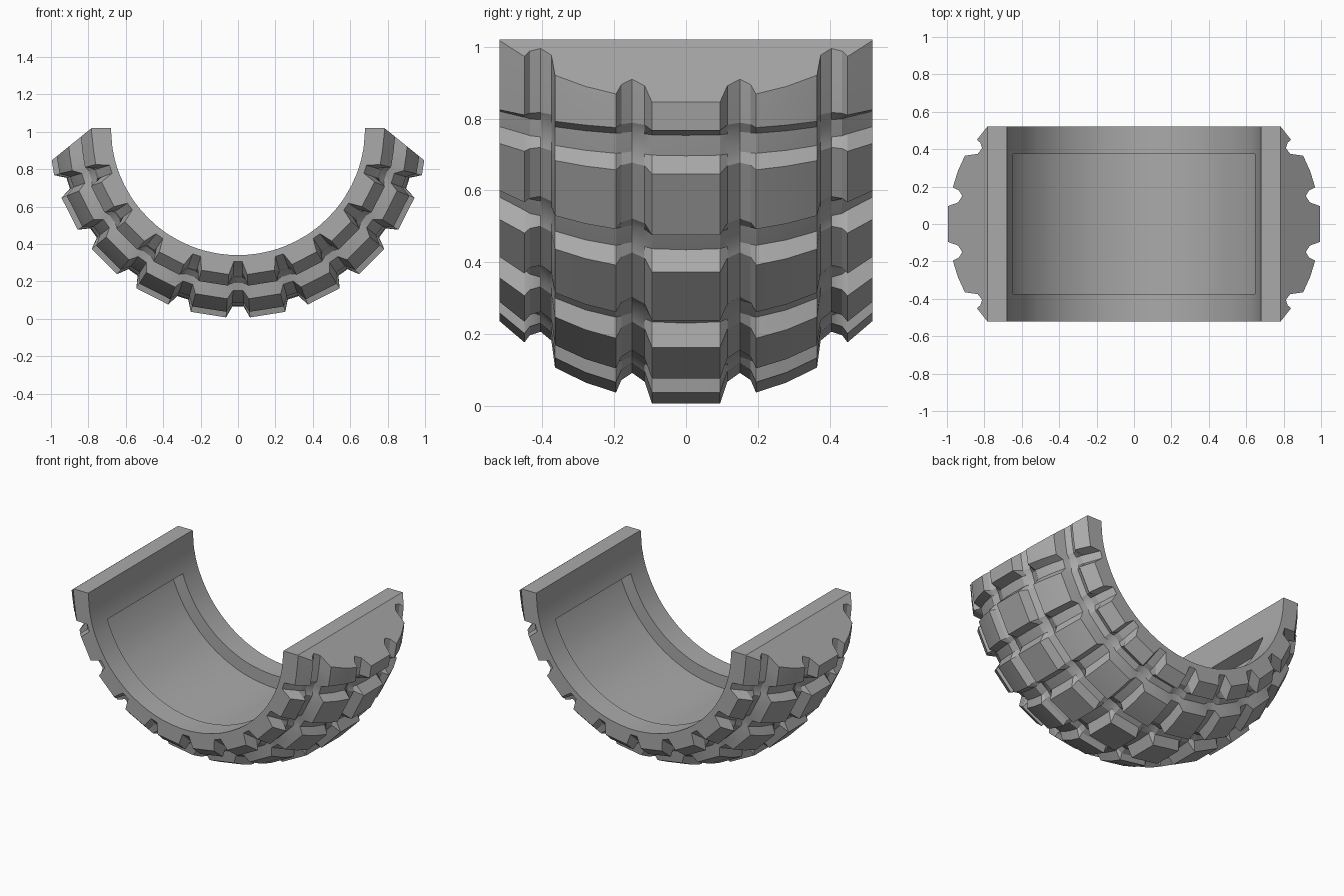
import bpy, bmesh, math
from mathutils import Vector

if "Cube" in bpy.data.objects:
    bpy.data.objects.remove(bpy.data.objects["Cube"])

CENTRE_Z = 1.02      # height of the wheel axis
STEP = 18            # degrees between cross grooves
BORE, POCKET = 0.68, 0.76
POCKET_Y, HALF_W = 0.375, 0.52

# Half cross-section: (y, radius on a lug, radius in a cross groove)
PROFILE = [(0, 1.015, .955), (.095, 1.015, .95), (.115, .955, .94),
           (.15, .93, .92), (.18, .95, .93), (.195, .985, .935),
           (.28, .957, .91), (.365, .915, .87), (.375, .84, .83),
           (.405, .815, .80), (.435, .825, .79), (.45, .845, .775),
           (HALF_W, .785, .715)]
FULL = [(-y, a, b) for y, a, b in reversed(PROFILE[1:])] + PROFILE

# Angular stations: (degrees, groove amount, lug flattening, pocket?)
FLAT = math.cos(math.radians(5.4))
half = []
for k in range(5):
    a = k * STEP
    if k:
        half += [(a - 3.6, 0, 1, True), (a - 1.8, 1, 1, True)]
    half.append((a, 1, 1, True))
    if k == 4:
        half.append((a, 1, 1, False))       # pocket end wall
    half += [(a + 1.8, 1, 1, k < 4), (a + 3.6, 0, 1, k < 4), (a + 9, 0, FLAT, k < 4)]
half.append((90, 0, 1, False))
stations = [(-a, w, f, p) for a, w, f, p in reversed(half[1:])] + half


def section(angle, groove, flat, pocket):
    """Closed loop of points across the tyre at one angle."""
    t = math.radians(angle)
    loop = [(y, (lug + (low - lug) * groove) * flat) for y, lug, low in FULL]
    floor = POCKET if pocket else BORE
    loop += [(HALF_W, BORE), (POCKET_Y, BORE), (POCKET_Y, floor),
             (-POCKET_Y, floor), (-POCKET_Y, BORE), (-HALF_W, BORE)]
    return [Vector((r * math.sin(t), y, CENTRE_Z - r * math.cos(t))) for y, r in loop]


# Tyre half with lugs, grooves and inner pocket
bm = bmesh.new()
rings = [[bm.verts.new(p) for p in section(*s)] for s in stations]
n = len(rings[0])
for r0, r1 in zip(rings, rings[1:]):
    for i in range(n):
        j = (i + 1) % n
        bm.faces.new((r0[i], r0[j], r1[j], r1[i]))
bmesh.ops.remove_doubles(bm, verts=bm.verts[:], dist=1e-5)

# End caps on the level cut
ends = [e for e in bm.edges if e.is_boundary]
bmesh.ops.holes_fill(bm, edges=ends, sides=0)

# Sloped cut across the tread at both ends
for side in (-1, 1):
    cut = bmesh.ops.bisect_plane(
        bm, geom=bm.verts[:] + bm.edges[:] + bm.faces[:], dist=1e-5,
        plane_co=(side * .782, 0, CENTRE_Z), plane_no=(side * .17, 0, .21),
        clear_outer=True)
    rim = [g for g in cut['geom_cut'] if isinstance(g, bmesh.types.BMEdge) and g.is_boundary]
    bmesh.ops.holes_fill(bm, edges=rim, sides=0)
bmesh.ops.recalc_face_normals(bm, faces=bm.faces[:])

mesh = bpy.data.meshes.new("tyre_half")
bm.to_mesh(mesh)
bm.free()
tyre = bpy.data.objects.new("tyre_half", mesh)
bpy.context.collection.objects.link(tyre)

grey = bpy.data.materials.new("plain_grey")
grey.diffuse_color = (.4, .4, .4, 1)
grey.use_nodes = True
grey.node_tree.nodes["Principled BSDF"].inputs["Base Color"].default_value = grey.diffuse_color
mesh.materials.append(grey)

bpy.context.view_layer.objects.active = tyre
tyre.select_set(True)
bpy.ops.object.shade_smooth_by_angle(angle=math.radians(20))
